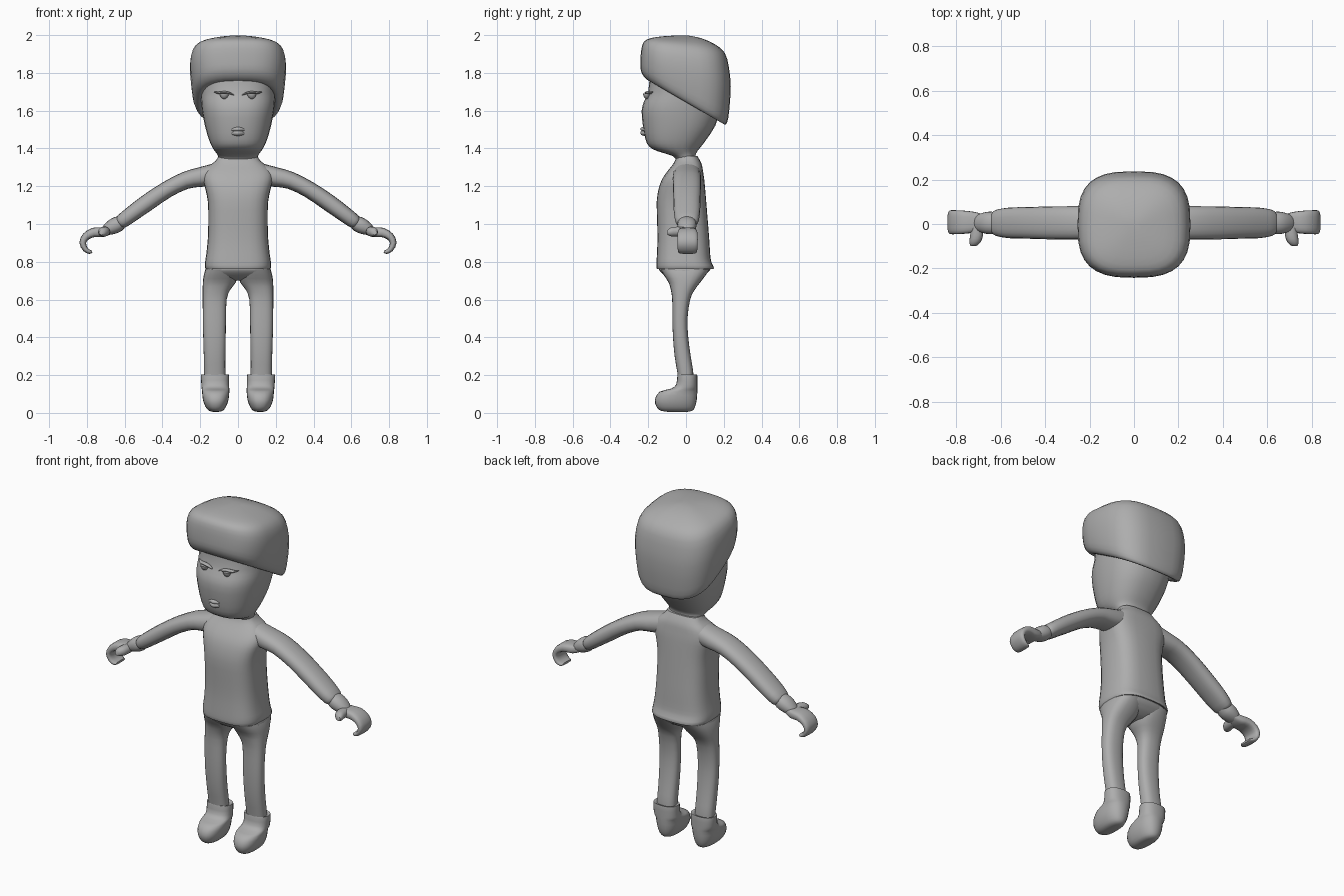
import bpy, bmesh, math
from mathutils import Vector

clay = bpy.data.materials.new("clay_grey")
clay.diffuse_color = (0.42, 0.42, 0.42, 1)


def spline(rings, steps):
    """Catmull-Rom resampling of ring tuples."""
    if steps < 2:
        return rings
    out = []
    for i in range(len(rings) - 1):
        p0, p1 = rings[max(i - 1, 0)], rings[i]
        p2, p3 = rings[i + 1], rings[min(i + 2, len(rings) - 1)]
        for s in range(steps):
            t = s / steps
            out.append([0.5 * (2 * b + (c - a) * t + (2 * a - 5 * b + 4 * c - d) * t * t
                               + (3 * b - a - 3 * c + d) * t ** 3)
                        for a, b, c, d in zip(p0, p1, p2, p3)])
    out.append(rings[-1])
    return out


def loft(name, rings, power=2.5, n=28, steps=2, mirror=False, angle=50):
    """Skin superellipse rings; each ring is centre + two half-axis vectors."""
    bm = bmesh.new()
    loops = []
    for r in spline(rings, steps):
        c, u, v = Vector(r[0:3]), Vector(r[3:6]), Vector(r[6:9])
        loop = []
        for k in range(n):
            a = 2 * math.pi * k / n
            ca, sa = math.cos(a), math.sin(a)
            loop.append(bm.verts.new(c + u * math.copysign(abs(ca) ** (2 / power), ca)
                                     + v * math.copysign(abs(sa) ** (2 / power), sa)))
        loops.append(loop)
    for a, b in zip(loops, loops[1:]):
        for k in range(n):
            bm.faces.new((a[k], a[(k + 1) % n], b[(k + 1) % n], b[k]))
    bm.faces.new(loops[0][::-1])
    bm.faces.new(loops[-1])
    bmesh.ops.recalc_face_normals(bm, faces=bm.faces)
    mesh = bpy.data.meshes.new(name)
    bm.to_mesh(mesh)
    bm.free()
    mesh.materials.append(clay)
    mesh.shade_smooth()
    mesh.set_sharp_from_angle(angle=math.radians(angle))
    ob = bpy.data.objects.new(name, mesh)
    bpy.context.collection.objects.link(ob)
    if mirror:
        ob.modifiers.new("mirror", 'MIRROR')
    return ob


def level(z, x0, x1, y0, y1, slope=0.0):
    """Ring around the z axis, optionally tilted front to back."""
    cy, hy = (y0 + y1) / 2, (y1 - y0) / 2
    return ((x0 + x1) / 2, cy, z + slope * cy, (x1 - x0) / 2, 0, 0, 0, hy, slope * hy)


def along(points, y=0.005):
    """Rings square to a path in the xz plane; points are x, z, half thickness, half depth."""
    rings = []
    for i, (x, z, h, d) in enumerate(points):
        a, b = points[max(i - 1, 0)], points[min(i + 1, len(points) - 1)]
        t = Vector((b[0] - a[0], b[1] - a[1])).normalized()
        rings.append((x, y, z, -t.y * h, 0, t.x * h, 0, d, 0))
    return rings


# head: z, half width, front, back
loft("head", [level(z, -w, w, f, b) for z, w, f, b in (
    (1.33, .100, -.05, .06), (1.36, .105, -.07, .05), (1.385, .122, -.15, .06),
    (1.41, .138, -.195, .08), (1.45, .155, -.215, .11), (1.52, .175, -.228, .155),
    (1.60, .190, -.235, .18), (1.65, .195, -.222, .19), (1.70, .198, -.200, .20),
    (1.80, .200, -.190, .20), (1.88, .180, -.17, .18))], 2.4)

# hair cap with slanted lower edge: z, slope, half width, front, back
loft("hair", [level(z, -w, w, f, b, s) for z, s, w, f, b in (
    (1.685, -.55, .170, -.165, .155), (1.650, -.57, .190, -.190, .180),
    (1.645, -.58, .212, -.212, .205), (1.662, -.56, .230, -.230, .218),
    (1.705, -.49, .243, -.241, .228), (1.80, -.30, .254, -.241, .237),
    (1.88, -.20, .250, -.236, .226), (1.935, -.14, .228, -.222, .205),
    (1.966, -.10, .180, -.185, .155), (1.988, -.05, .100, -.120, .080),
    (1.998, 0, .030, -.050, .010))], 2.9, n=32)

# shirt body
loft("torso", [level(z, -w, w, f, b) for z, w, f, b in (
    (.785, .150, -.130, .115), (.762, .164, -.148, .138), (.768, .174, -.156, .148),
    (.80, .174, -.156, .134), (.84, .168, -.154, .128), (.92, .160, -.151, .123),
    (1.02, .157, -.153, .115), (1.12, .160, -.155, .107), (1.19, .174, -.144, .101),
    (1.24, .186, -.125, .096), (1.28, .178, -.098, .090), (1.31, .150, -.074, .085),
    (1.335, .118, -.058, .075), (1.36, .103, -.050, .060))], 3.0)

# hips bridging the legs
loft("hips", [level(z, -w, w, f, b) for z, w, f, b in (
    (.80, .150, -.13, .11), (.765, .172, -.145, .132), (.74, .172, -.128, .112),
    (.718, .150, -.100, .085), (.700, .080, -.055, .045))], 2.8)

# legs
loft("leg", [level(*r) for r in (
    (.76, .0, .172, -.135, .125), (.73, .0, .181, -.118, .105),
    (.69, .012, .186, -.092, .075), (.65, .042, .187, -.080, .045),
    (.60, .060, .187, -.073, .022), (.50, .064, .186, -.072, .008),
    (.40, .065, .184, -.069, .012), (.30, .067, .181, -.060, .025),
    (.22, .067, .180, -.047, .038), (.17, .067, .178, -.040, .040))],
    2.5, n=24, mirror=True)

# boots
loft("boot", [level(*r) for r in (
    (.195, .070, .176, -.035, .045), (.203, .052, .192, -.042, .056),
    (.195, .048, .196, -.046, .060), (.150, .048, .194, -.052, .060),
    (.128, .046, .192, -.080, .060), (.112, .046, .190, -.140, .060),
    (.070, .050, .186, -.165, .057), (.032, .064, .172, -.156, .048),
    (.012, .080, .154, -.135, .034), (.006, .100, .134, -.100, .010))],
    2.4, n=24, mirror=True)

# sleeves, wrists and hooked hands
loft("sleeve", along([
    (.10, 1.268, .058, .070), (.20, 1.248, .052, .075), (.28, 1.230, .046, .075),
    (.38, 1.180, .044, .074), (.48, 1.113, .045, .071), (.56, 1.055, .042, .069),
    (.615, 1.014, .038, .060), (.63, 1.003, .028, .048)]), 2.4, n=20, mirror=True)
loft("wrist", along([
    (.605, 1.018, .030, .042), (.635, 1.000, .041, .050), (.665, .985, .040, .049),
    (.695, .969, .030, .040), (.71, .961, .022, .030)]), 2.2, n=20, mirror=True)
loft("hand", along([
    (.675, .968, .020, .034), (.715, .957, .026, .046), (.765, .955, .025, .052),
    (.805, .934, .021, .054), (.822, .900, .018, .054), (.808, .866, .014, .052),
    (.785, .852, .011, .048), (.772, .853, .006, .040)], .008),
    3.0, n=20, mirror=True)
loft("thumb", [(x, y, z, h, 0, 0, 0, 0, h * .9) for x, y, z, h in (
    (.705, -.010, .960, .028), (.708, -.050, .960, .029),
    (.715, -.080, .958, .026), (.722, -.098, .955, .014))], 2.2, n=14, mirror=True)

# lips: a pointed upper and rounded lower part
for name, z, h, w in (("upper_lip", 1.502, .013, .052), ("lower_lip", 1.482, .016, .044)):
    loft(name, [(x * w, -.220 + .012 * abs(x), z - .003 * abs(x), 0, .022 * k, 0, 0, 0, h * k)
                for x, k in ((-1, .15), (-.5, .7), (0, 1), (.5, .7), (1, .15))], 2, n=12)

# nearly closed eyes: lid ridge and small pupil below it
loft("eyelid", [(x, y, z, 0, .014 * k, 0, 0, 0, .007 * k) for x, y, z, k in (
    (.022, -.208, 1.683, .3), (.045, -.206, 1.693, .9), (.075, -.202, 1.697, 1),
    (.105, -.192, 1.694, .9), (.128, -.178, 1.700, .3))], 2, n=10, mirror=True)
loft("eye", [(.073, -.208, z, w, 0, 0, 0, w * .8, 0) for z, w in (
    (1.662, .004), (1.668, .014), (1.680, .022), (1.690, .024))], 2, n=12, mirror=True)
